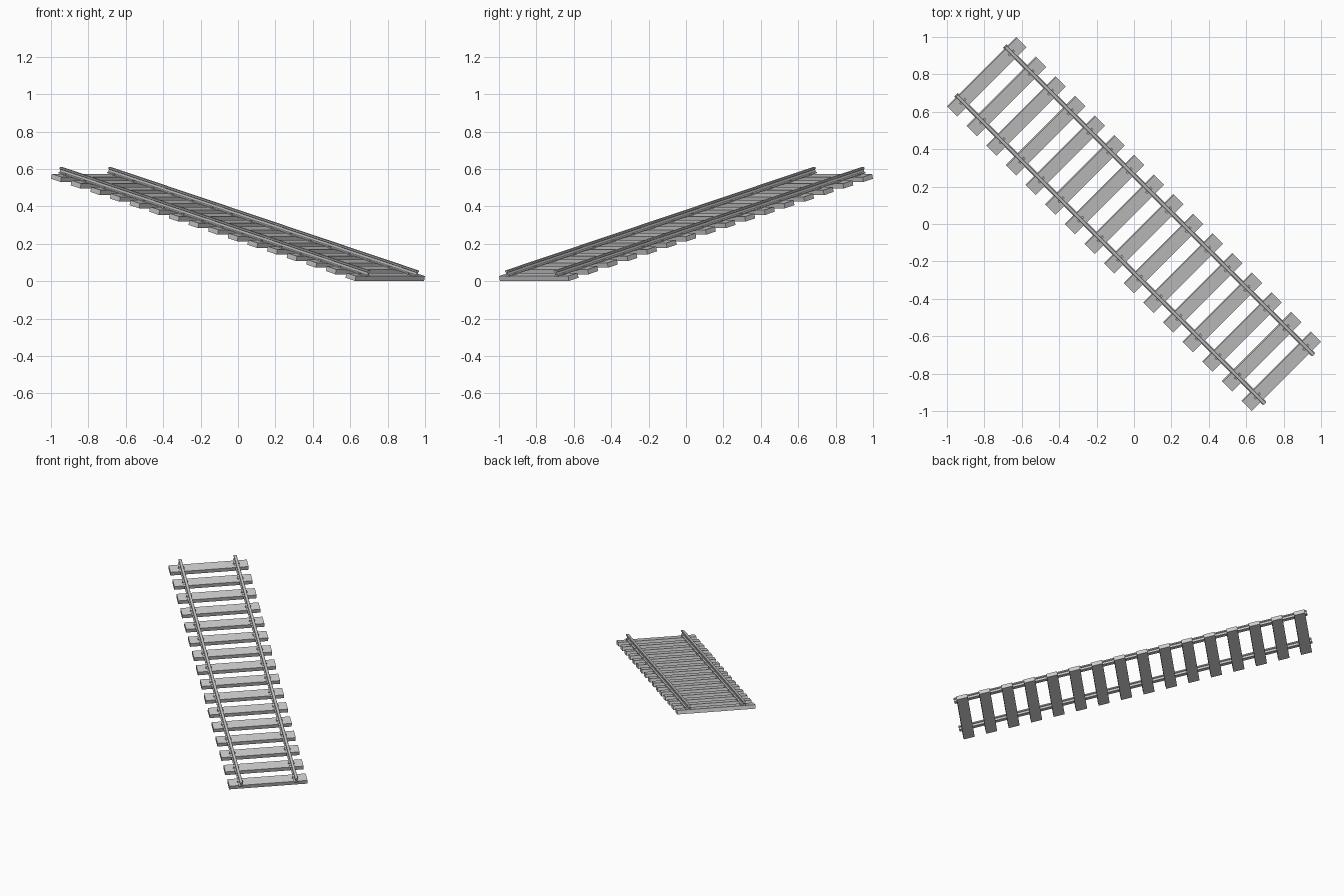
import bpy, bmesh, math
from mathutils import Matrix, Vector

if "Cube" in bpy.data.objects:
    bpy.data.objects.remove(bpy.data.objects["Cube"])

# Track frame: x runs downhill, y across, z normal to the slope
SLOPE = math.atan(0.2377)
FRAME = (Matrix.Translation((0, 0, 0.2875))
         @ Matrix.Rotation(math.radians(-45), 4, 'Z')
         @ Matrix.Rotation(SLOPE, 4, 'Y'))
N = 16
STEP = 2.2885 / (N - 1)
THICK = 0.027
TOP = THICK / 2
GAUGE = 0.184


def finish(name, bm):
    bmesh.ops.recalc_face_normals(bm, faces=bm.faces)
    me = bpy.data.meshes.new(name)
    bm.to_mesh(me)
    bm.free()
    ob = bpy.data.objects.new(name, me)
    ob.matrix_world = FRAME
    bpy.context.collection.objects.link(ob)
    return ob


def box(bm, centre, size):
    m = Matrix.Translation(centre) @ Matrix.Diagonal((*size, 1))
    bmesh.ops.create_cube(bm, size=1, matrix=m)


# Wooden sleepers
stations = [(i - (N - 1) / 2) * STEP for i in range(N)]
for i, x in enumerate(stations):
    bm = bmesh.new()
    box(bm, (x, 0, 0), (0.074, 0.522, THICK))
    finish(f"sleeper_{i + 1}", bm)

# Rails: half profile (across, height), mirrored and extruded along the track
half = [(0.013, 0), (0.013, 0.005), (0.004, 0.009), (0.004, 0.022),
        (0.010, 0.025), (0.010, 0.032), (0.008, 0.034)]
profile = half + [(-y, z) for y, z in reversed(half)]
for side, label in ((-1, "left"), (1, "right")):
    bm = bmesh.new()
    face = bm.faces.new([bm.verts.new((-1.197, side * GAUGE + y, TOP + z))
                         for y, z in profile])
    ext = bmesh.ops.extrude_face_region(bm, geom=[face], use_keep_orig=True)
    verts = [g for g in ext["geom"] if isinstance(g, bmesh.types.BMVert)]
    bmesh.ops.translate(bm, verts=verts, vec=Vector((2.394, 0, 0)))
    finish(f"rail_{label}", bm)

    # Spikes gripping the rail foot on both sides
    bm = bmesh.new()
    for x in stations:
        for edge in (-1, 1):
            box(bm, (x, side * GAUGE + edge * 0.014, TOP + 0.004),
                (0.012, 0.012, 0.009))
    finish(f"rail_spikes_{label}", bm)
